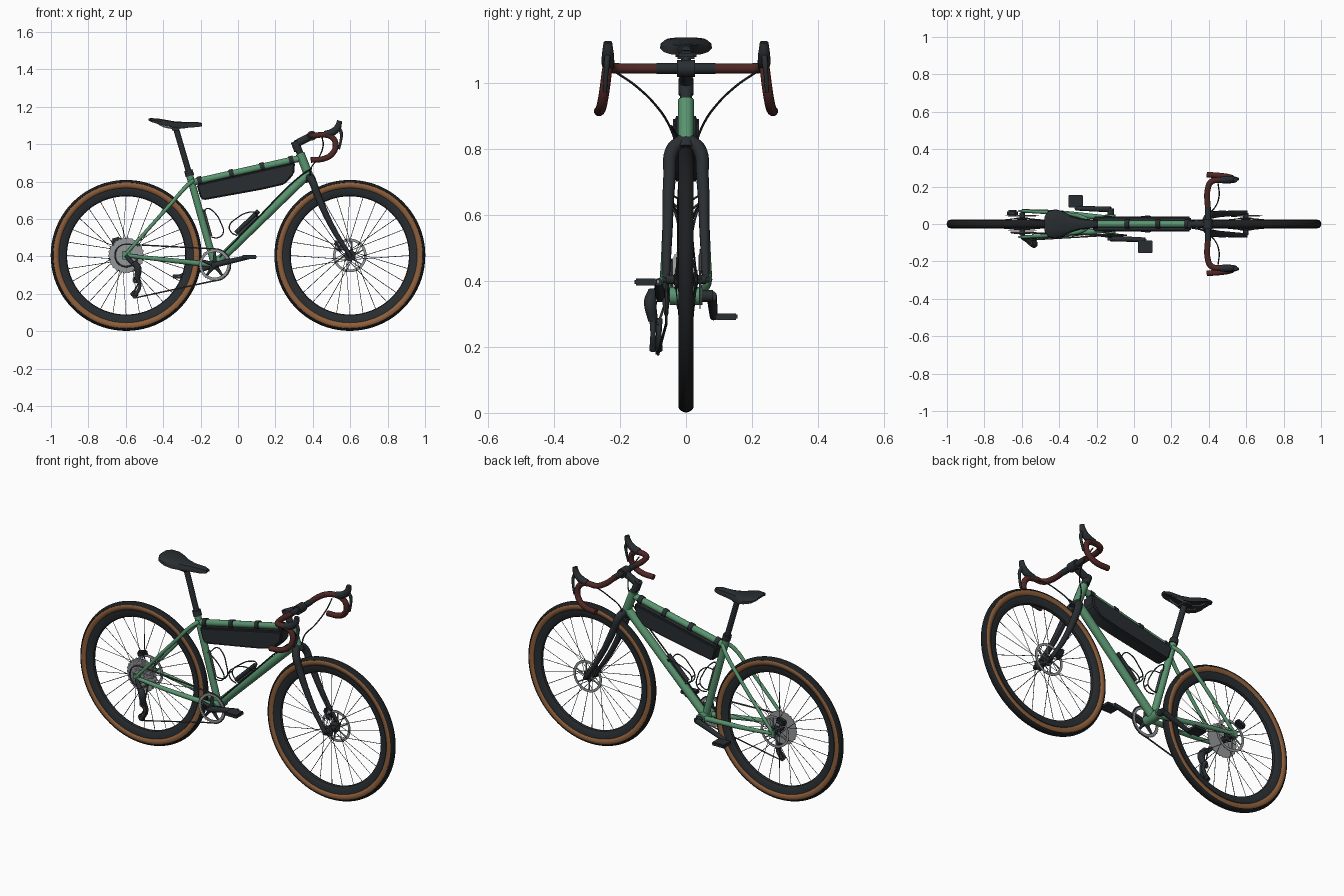
import bpy, bmesh
from math import sin, cos, pi
from mathutils import Vector as V

if "Cube" in bpy.data.objects:
    bpy.data.objects.remove(bpy.data.objects["Cube"])

def mat(name, c):
    m = bpy.data.materials.new(name)
    m.diffuse_color = (*c, 1)
    m.use_nodes = True
    m.node_tree.nodes["Principled BSDF"].inputs["Base Color"].default_value = m.diffuse_color
    return m

GREEN = mat("green_paint", (.10, .30, .16))
DARK = mat("dark", (.022, .027, .031))
BLACK = mat("tread_black", (.012, .013, .014))
TAN = mat("tan", (.27, .115, .045))
TAPE = mat("tape", (.075, .02, .017))
STEEL = mat("steel", (.3, .31, .32))
WIRE = mat("wire", (.06, .065, .07))

def finish(name, me, m):
    me.shade_smooth()
    me.set_sharp_from_angle(angle=.65)
    me.materials.clear()
    me.materials.append(m)
    o = bpy.data.objects.new(name, me)
    bpy.context.collection.objects.link(o)
    return o

def from_bm(name, bm, m):
    bmesh.ops.recalc_face_normals(bm, faces=bm.faces)
    me = bpy.data.meshes.new(name)
    bm.to_mesh(me)
    bm.free()
    return finish(name, me, m)

def tube(name, pts, r, m, smooth=False, res=4, cyclic=False):
    """Swept round tube; r is one radius or a radius per point."""
    rs = r if isinstance(r, (list, tuple)) else [r] * len(pts)
    cu = bpy.data.curves.new(name, 'CURVE')
    cu.dimensions = '3D'
    cu.bevel_depth, cu.bevel_resolution, cu.use_fill_caps = 1, res, True
    cu.resolution_u = 8
    s = cu.splines.new('BEZIER' if smooth else 'POLY')
    arr = s.bezier_points if smooth else s.points
    arr.add(len(pts) - 1)
    for p, co, rad in zip(arr, pts, rs):
        p.co = co if smooth else (*co, 1)
        p.radius = rad
        if smooth:
            p.handle_left_type = p.handle_right_type = 'AUTO'
    s.use_cyclic_u = cyclic
    tmp = bpy.data.objects.new(name + "_tmp", cu)
    bpy.context.collection.objects.link(tmp)
    dg = bpy.context.evaluated_depsgraph_get()
    me = bpy.data.meshes.new_from_object(tmp.evaluated_get(dg))
    bpy.data.objects.remove(tmp)
    return finish(name, me, m)

def loft(name, rings, m, closed=False):
    bm = bmesh.new()
    vs = [[bm.verts.new(p) for p in ring] for ring in rings]
    n = len(vs[0])
    for i in range(len(vs) - (0 if closed else 1)):
        a, b = vs[i], vs[(i + 1) % len(vs)]
        for j in range(n):
            bm.faces.new((a[j], a[(j + 1) % n], b[(j + 1) % n], b[j]))
    if not closed:
        bm.faces.new(vs[0])
        bm.faces.new(vs[-1])
    return from_bm(name, bm, m)

def lathe(name, c, prof, m, n=32, tooth=0):
    """Closed (radius, y) profile spun about the y axis; tooth varies the outer radius."""
    rmax = max(r for r, _ in prof)
    rings = []
    for i in range(n):
        a = 2 * pi * i / n
        rings.append([(c[0] + q * cos(a), c[1] + y, c[2] + q * sin(a)) for r, y in prof
                      for q in [r - (tooth if i // 2 % 2 and r == rmax else 0)]])
    return loft(name, rings, m, True)

def disc(name, c, ro, ri, t, m, n=32, tooth=0):
    return lathe(name, c, [(ro, -t/2), (ro, t/2), (ri, t/2), (ri, -t/2)], m, n, tooth)

def box(name, c, size, m, bevel=.004, rot=0):
    bm = bmesh.new()
    bmesh.ops.create_cube(bm, size=1)
    for v in bm.verts:
        v.co = V((v.co.x * size[0], v.co.y * size[1], v.co.z * size[2]))
    bmesh.ops.bevel(bm, geom=bm.edges[:], offset=bevel, segments=2, affect='EDGES')
    o = from_bm(name, bm, m)
    o.location, o.rotation_euler = c, (0, rot, 0)
    return o

ZW, XW = .405, .598
BB = V((-.125, 0, .355))

# Wheels
for side, x in (("rear", -XW), ("front", XW)):
    c = (x, 0, ZW)
    R, t = .378, .0235
    lathe(side + "_tyre_wall", c, [(R + t * cos(a * pi / 8), t * sin(a * pi / 8)) for a in range(16)], TAN, 80)
    arc = [(-60 + 12 * i) * pi / 180 for i in range(11)]
    lathe(side + "_tread", c, [(R + .0255 * cos(a), .0255 * sin(a)) for a in arc] +
          [(R + .018 * cos(a), .018 * sin(a)) for a in reversed(arc)], BLACK, 80)
    lathe(side + "_rim", c, [(.36, -.019), (.36, .019), (.338, .018), (.32, .009), (.316, 0),
                             (.32, -.009), (.338, -.018)], DARK, 80)
    lathe(side + "_hub", c, [(.008, -.06), (.014, -.06), (.014, -.036), (.03, -.034), (.03, -.028), (.015, -.02),
                             (.015, .02), (.03, .028), (.03, .034), (.014, .036), (.014, .06), (.008, .06)], DARK)
    tube(side + "_axle", [(x, -.072, ZW), (x, .072, ZW)], .009, DARK)
    for i in range(28):
        a = 2 * pi * i / 28
        b = a + (.9 if i // 2 % 2 else -.9)
        s = 1 if i % 2 else -1
        tube(f"{side}_spoke_{i}", [(x + .028 * cos(b), s * .031, ZW + .028 * sin(b)),
                                   (x + .322 * cos(a), s * .003, ZW + .322 * sin(a))], .0016, WIRE, res=0)
    # Brake rotor
    disc(side + "_rotor", (x, .043, ZW), .09, .076, .003, STEEL, 48)
    for i in range(6):
        a = i * pi / 3
        tube(f"{side}_rotor_arm_{i}", [(x + .02 * cos(a), .043, ZW + .02 * sin(a)),
                                       (x + .079 * cos(a + .4), .043, ZW + .079 * sin(a + .4))], .004, STEEL, res=1)

# Frame
HT, HB = (.332, 0, .95), (.385, 0, .815)
tube("head_tube", [HT, HB], .024, GREEN)
tube("top_tube", [(-.245, 0, .795), (.335, 0, .925)], .018, GREEN)
tube("down_tube", [BB, (.37, 0, .835)], .023, GREEN)
tube("seat_tube", [BB, (-.262, 0, .845)], .019, GREEN)
tube("bottom_bracket", [(BB.x, -.05, BB.z), (BB.x, .05, BB.z)], .027, GREEN)
tube("seat_clamp", [(-.257, 0, .83), (-.266, 0, .86)], .023, DARK)
tube("seat_post", [(-.26, 0, .84), (-.332, 0, 1.085)], .0155, DARK)
for s, n in ((1, "left"), (-1, "right")):
    tube(n + "_chain_stay", [(BB.x - .01, s * .03, BB.z), (-.26, s * .045, .368), (-.42, s * .062, .385),
                             (-XW, s * .07, ZW)], [.015, .014, .012, .010], GREEN, True)
    tube(n + "_seat_stay", [(-.24, s * .012, .805), (-.275, s * .036, .775), (-.36, s * .052, .68),
                            (-XW, s * .07, ZW + .01)], [.011, .011, .01, .009], GREEN, True)
    box(n + "_dropout", (-XW, s * .07, ZW), (.045, .012, .045), GREEN)
    # Fork leg
    tube(n + "_fork_leg", [(.383, s * .01, .825), (.398, s * .04, .80), (.43, s * .05, .715),
                           (.51, s * .056, .545), (XW, s * .06, ZW)], [.022, .021, .019, .015, .011], DARK, True)
tube("fork_crown", [(.379, 0, .83), (.39, 0, .802)], [.026, .03], DARK)

# Brake calipers
box("front_caliper", (.535, .055, .455), (.028, .034, .065), DARK, .008, -.45)
box("rear_caliper", (-.65, .058, .483), (.055, .034, .035), DARK, .008, -.3)

# Cockpit
tube("spacers", [HT, (.314, 0, .995)], .0185, DARK)
tube("steerer_clamp", [(.322, 0, .965), (.303, 0, 1.015)], .022, DARK)
tube("stem", [(.307, 0, 1.0), (.395, 0, 1.045)], .02, DARK)
tube("bar_centre", [(.395, -.09, 1.045), (.395, .09, 1.045)], .0165, DARK)
tube("bar_clamp", [(.395, -.028, 1.045), (.395, .028, 1.045)], .026, DARK)
for s, n in ((1, "left"), (-1, "right")):
    path = [(.395, .075, 1.045), (.395, .19, 1.045), (.412, .225, 1.046), (.465, .236, 1.05), (.505, .24, 1.035),
            (.522, .245, .995), (.505, .252, .95), (.465, .258, .924), (.39, .264, .915)]
    tube(n + "_drop_bar", [(x, s * y, z) for x, y, z in path], .0155, TAPE, True)
    tube(n + "_hood", [(.465, s * .236, 1.053), (.505, s * .237, 1.064), (.533, s * .237, 1.09),
                       (.543, s * .237, 1.125)], [.018, .02, .018, .013], DARK, True)
    tube(n + "_lever", [(.538, s * .237, 1.09), (.552, s * .24, 1.06), (.55, s * .243, 1.02),
                        (.54, s * .246, .973)], [.009, .009, .007, .006], DARK, True)
    tube(n + "_cable", [(.45, s * .215, 1.035), (.455, s * .15, .99), (.43, s * .085, .925),
                        (.39, s * .05, .87), (.385, s * .03, .82)], .0035, DARK, True, 2)
tube("down_tube_cable", [(.395, -.045, .87), (.34, -.026, .835), (.1, -.024, .60), (-.1, -.022, .395)], .004, DARK, True, 2)

# Saddle
rings = []
for x, w, z, d in ((-.478, .04, 1.138, .012), (-.46, .068, 1.139, .022), (-.42, .079, 1.136, .03),
                   (-.38, .068, 1.129, .034), (-.34, .047, 1.122, .034), (-.29, .031, 1.119, .032),
                   (-.22, .024, 1.119, .028), (-.192, .014, 1.113, .018)):
    half = [(1, -1), (.97, -.5), (.8, -.15), (.4, 0)]
    ring = [(x, w * a, z + d * b) for a, b in half] + [(x, -w * a, z + d * b) for a, b in reversed(half)]
    rings.append(ring + [(x, -w * .6, z - d * .75), (x, w * .6, z - d * .75)])
loft("saddle", rings, DARK)
for s, n in ((1, "left"), (-1, "right")):
    tube(n + "_saddle_rail", [(-.44, s * .035, 1.118), (-.39, s * .025, 1.092), (-.29, s * .024, 1.088),
                              (-.215, s * .01, 1.108)], .004, STEEL, True, 2)
box("saddle_clamp", (-.335, 0, 1.086), (.05, .065, .024), DARK, .006)

# Frame bag and straps
outline = [(-.222, .785), (.305, .902), (.30, .84), (.25, .785), (.13, .757), (-.185, .70), (-.2, .71)]
bm = bmesh.new()
f = bm.faces.new([bm.verts.new((x, -.039, z)) for x, z in outline])
top = bmesh.ops.extrude_face_region(bm, geom=[f])["geom"]
bmesh.ops.translate(bm, vec=(0, .078, 0), verts=[v for v in top if isinstance(v, bmesh.types.BMVert)])
bmesh.ops.bevel(bm, geom=bm.edges[:], offset=.008, segments=3, affect='EDGES', clamp_overlap=True)
from_bm("frame_bag", bm, DARK)
for i, x in enumerate((-.205, -.035, .13, .285)):
    z = .795 + (x + .245) * .224
    tube(f"bag_strap_{i}", [(x - .012, 0, z - .003), (x + .012, 0, z + .003)], .0235, DARK)

# Bottle cages
def cage(name, base, d, n):
    P = lambda a, b, y: base + d * a + n * b + V((0, y, 0))
    tube(name + "_spine", [P(-.02, 0, 0), P(.13, 0, 0)], .006, WIRE)
    for s in (1, -1):
        tube(f"{name}_arm_{s}", [P(.12, 0, s * .012), P(.13, .022, s * .038), P(.10, .05, s * .04), P(.04, .068, s * .026),
                                 P(-.02, .065, s * .015), P(-.035, .035, s * .014), P(-.025, 0, s * .01)],
             .0032, WIRE, True, 2)
    tube(name + "_toe", [P(-.02, .065, -.015), P(-.02, .065, .015)], .0035, WIRE)

ds = V((-.27, 0, .963)).normalized()
dd = V((.718, 0, .696)).normalized()
cage("seat_tube_cage", BB + ds * .17 + V((.963, 0, .27)) * .024, ds, V((.963, 0, .27)))
cage("down_tube_cage", BB + dd * .22 + V((-.696, 0, .718)) * .028, dd, V((-.696, 0, .718)))
pb = BB + dd * .20 + V((-.696, 0, .718)) * .043
tube("pump", [pb, pb + dd * .17], .012, DARK)

# Cranks and pedals
disc("chainring", (BB.x, -.06, BB.z), .086, .068, .005, STEEL, 160, .005)
for i in range(5):
    a = i * 2 * pi / 5 + .3
    tube(f"spider_{i}", [(BB.x, -.062, BB.z), (BB.x + .07 * cos(a), -.06, BB.z + .07 * sin(a))], [.013, .006], DARK)
tube("crank_axle", [(BB.x, -.088, BB.z), (BB.x, .082, BB.z)], .018, DARK)
for s, n, p in ((-1, "right", (.06, .397)), (1, "left", (-.312, .292))):
    tube(n + "_crank", [(BB.x, s * .078, BB.z), (p[0], s * .084, p[1])], [.016, .012], DARK)
    tube(n + "_pedal_axle", [(p[0], s * .08, p[1]), (p[0], s * .15, p[1])], .006, STEEL)
    box(n + "_pedal", (p[0], s * .122, p[1]), (.078, .068, .02), DARK)

# Cassette, derailleur and chain
for i in range(10):
    r = .096 - .0065 * i
    disc(f"sprocket_{i}", (-XW, -.022 - .0038 * i, ZW), r, .014, .002, STEEL, 4 * (26 - i), .004)
pulleys = [(-.545, .275), (-.552, .198)]
tube("mech_hanger", [(-XW, -.072, ZW), (-.575, -.085, .375), (-.552, -.1, .355)], [.01, .012, .015], DARK, True)
tube("mech_body", [(-.555, -.1, .37), (-.535, -.108, .335), (-.54, -.1, .28)], [.015, .02, .015], DARK, True)
for y in (-.082, -.1):
    tube(f"mech_cage_{y}", [(-.54, y, .285), (-.525, y, .24), (-.552, y, .19)], [.011, .008, .011], DARK, True)
for i, (x, z) in enumerate(pulleys):
    disc(f"pulley_{i}", (x, -.09, z), .021, .004, .006, DARK, 44, .004)
ring = [(BB.x + .085 * cos(a), -.06, BB.z + .085 * sin(a)) for a in [pi / 2 - pi * i / 16 for i in range(17)]]
sprk = [(-XW + .06 * cos(a), -.046, ZW + .06 * sin(a)) for a in [-.3 - (2 * pi - 1.9) * i / 16 for i in range(17)]]
tube("chain", ring + [(-.555, -.085, .177), (-.574, -.088, .2), (-.55, -.088, .222), (-.524, -.085, .27),
                      (-.54, -.075, .297)] + sprk, .0042, WIRE, res=1, cyclic=True)
